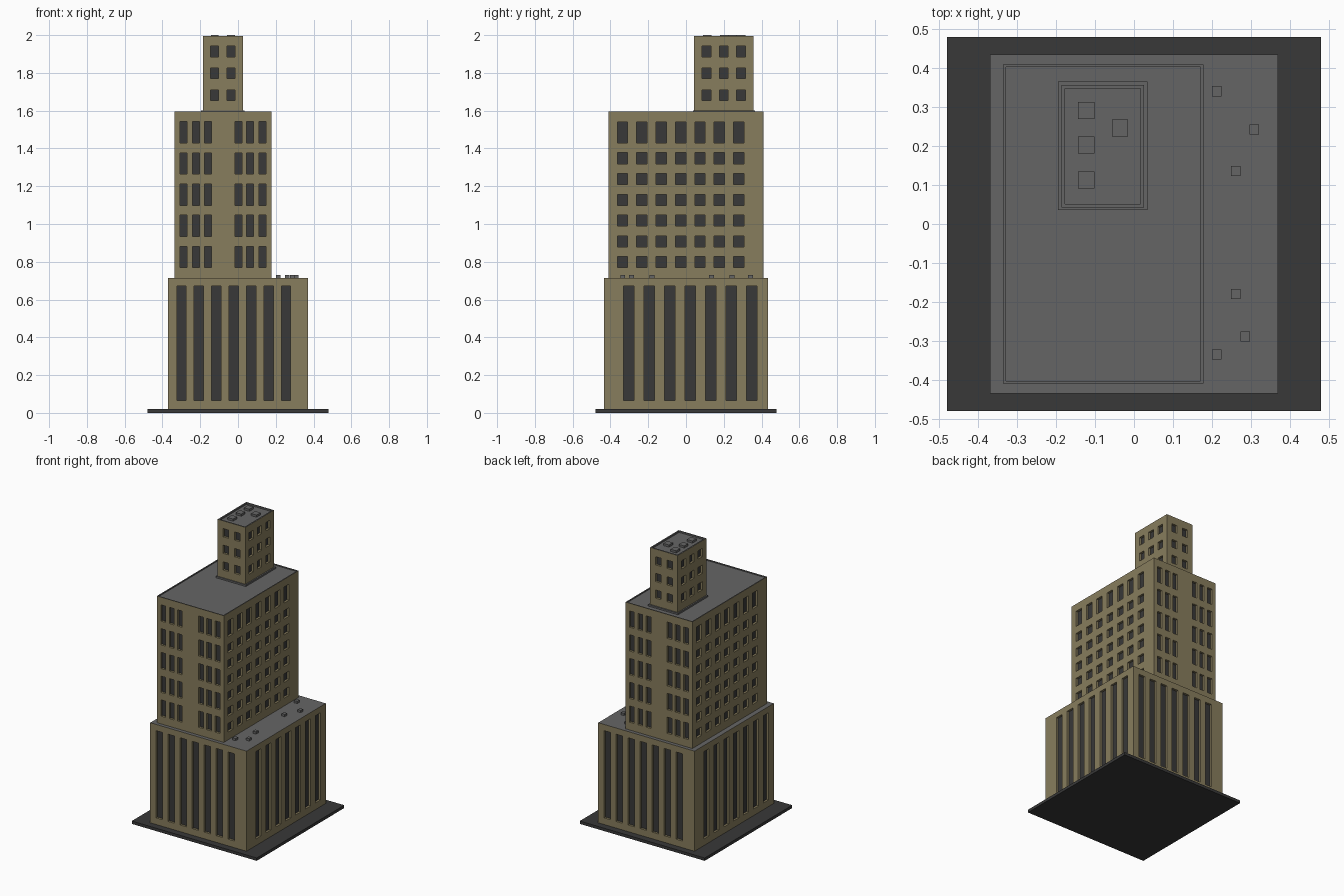
import bpy, bmesh
from mathutils import Vector

if "Cube" in bpy.data.objects:
    bpy.data.objects.remove(bpy.data.objects["Cube"])


def material(name, rgb):
    m = bpy.data.materials.new(name)
    m.diffuse_color = (*rgb, 1)
    m.use_nodes = True
    m.node_tree.nodes["Principled BSDF"].inputs["Base Color"].default_value = m.diffuse_color
    return m


STONE = material("tan_stone", (0.245, 0.205, 0.110))
DARK = material("dark_glass", (0.040, 0.040, 0.040))
ROOF = material("grey_roof", (0.130, 0.130, 0.130))
DEPTH = 0.015  # window recess


def finish(bm, name, mats):
    bmesh.ops.remove_doubles(bm, verts=bm.verts, dist=1e-5)
    me = bpy.data.meshes.new(name)
    bm.to_mesh(me)
    bm.free()
    for m in mats:
        me.materials.append(m)
    ob = bpy.data.objects.new(name, me)
    bpy.context.collection.objects.link(ob)
    return ob


def face(bm, pts, mat):
    bm.faces.new([bm.verts.new(p) for p in pts]).material_index = mat


def spans(centres, width):
    return [(c - width / 2, c + width / 2) for c in centres]


def row(first, step, count):
    return [first + step * i for i in range(count)]


def block(name, centre, half, z0, z1, front, side, rim=0.0, drop=0.006):
    """Storey block: each wall is a grid of cells with the window cells recessed."""
    bm = bmesh.new()
    c = Vector((*centre, 0))
    hx, hy = half
    for k, (cols, rows) in enumerate((front, side, front, side)):
        u = Vector(((1, 0, 0), (0, 1, 0), (-1, 0, 0), (0, -1, 0))[k])
        n = Vector((u.y, -u.x, 0))
        hu, hn = (hx, hy) if k % 2 == 0 else (hy, hx)
        us = [-hu] + [e for s in cols for e in s] + [hu]
        zs = [z0] + [e for s in rows for e in s] + [z1]

        def quad(a, b):
            return [c + u * x + n * hn + Vector((0, 0, z))
                    for x, z in ((a[0], b[0]), (a[1], b[0]), (a[1], b[1]), (a[0], b[1]))]

        for i in range(len(us) - 1):
            for j in range(len(zs) - 1):
                q = quad(us[i:i + 2], zs[j:j + 2])
                if i % 2 and j % 2:
                    inner = [p - n * DEPTH for p in q]
                    face(bm, inner, 1)
                    for e in range(4):
                        f = (e + 1) % 4
                        face(bm, [q[e], q[f], inner[f], inner[e]], 0)
                else:
                    face(bm, q, 0)

    # roof deck, sunk behind a rim where there is one
    def loop(inset, z):
        return [c + Vector((sx * (hx - inset), sy * (hy - inset), z))
                for sx, sy in ((-1, -1), (1, -1), (1, 1), (-1, 1))]
    loops = [loop(0, z1)]
    if rim:
        loops += [loop(rim, z1), loop(rim, z1 - drop)]
    for a, b in zip(loops, loops[1:]):
        for e in range(4):
            f = (e + 1) % 4
            face(bm, [a[e], a[f], b[f], b[e]], 2)
    face(bm, loops[-1], 2)
    face(bm, loop(0, z0)[::-1], 0)
    return finish(bm, name, (STONE, DARK, ROOF))


def box(name, x0, x1, y0, y1, z0, z1, mat):
    bm = bmesh.new()
    bmesh.ops.create_cube(bm, size=1)
    for v in bm.verts:
        v.co = ((x0 + x1) / 2 + v.co.x * (x1 - x0),
                (y0 + y1) / 2 + v.co.y * (y1 - y0),
                (z0 + z1) / 2 + v.co.z * (z1 - z0))
    return finish(bm, name, (mat,))


# ground slab
box("ground_slab", -0.48, 0.48, -0.48, 0.48, 0, 0.02, DARK)

# podium with tall slot windows
slot = [(0.066, 0.672)]
block("podium", (0, 0), (0.37, 0.435), 0.02, 0.715,
      (spans(row(-0.299, 0.0922, 7), 0.05), slot),
      (spans(row(-0.302, 0.1085, 7), 0.056), slot))

# main block: paired triple bays on the ends, window grid on the long sides
ends = [-0.209, -0.143, -0.081, 0.081, 0.143, 0.209]
block("main_block", (-0.079, 0), (0.257, 0.41), 0.715, 1.595,
      (spans(ends, 0.037), spans(row(0.825, 0.165, 5), 0.113)),
      (spans(row(-0.336, 0.1026, 7), 0.055),
       spans(row(0.798, 0.110, 6), 0.059) + [(1.43, 1.541)]), rim=0.007)

# tower and its base skirt
tower_rows = spans(row(1.682, 0.1155, 3), 0.057)
block("tower", (-0.08, 0.2), (0.106, 0.157), 1.59, 1.995,
      (spans((-0.044, 0.044), 0.042), tower_rows),
      (spans((-0.091, 0, 0.091), 0.046), tower_rows), rim=0.009, drop=0.01)
box("tower_skirt", -0.195, 0.035, 0.036, 0.366, 1.585, 1.6, ROOF)

# roof vents on the podium and tower
for x, y in ((0.213, 0.341), (0.309, 0.243), (0.261, 0.136),
             (0.261, -0.18), (0.286, -0.289), (0.213, -0.335)):
    box("podium_vent", x - 0.012, x + 0.012, y - 0.013, y + 0.013, 0.71, 0.731, ROOF)
for x, y in ((-0.123, 0.292), (-0.123, 0.203), (-0.123, 0.113), (-0.036, 0.247)):
    box("tower_vent", x - 0.021, x + 0.021, y - 0.022, y + 0.022, 1.98, 2.0, ROOF)
